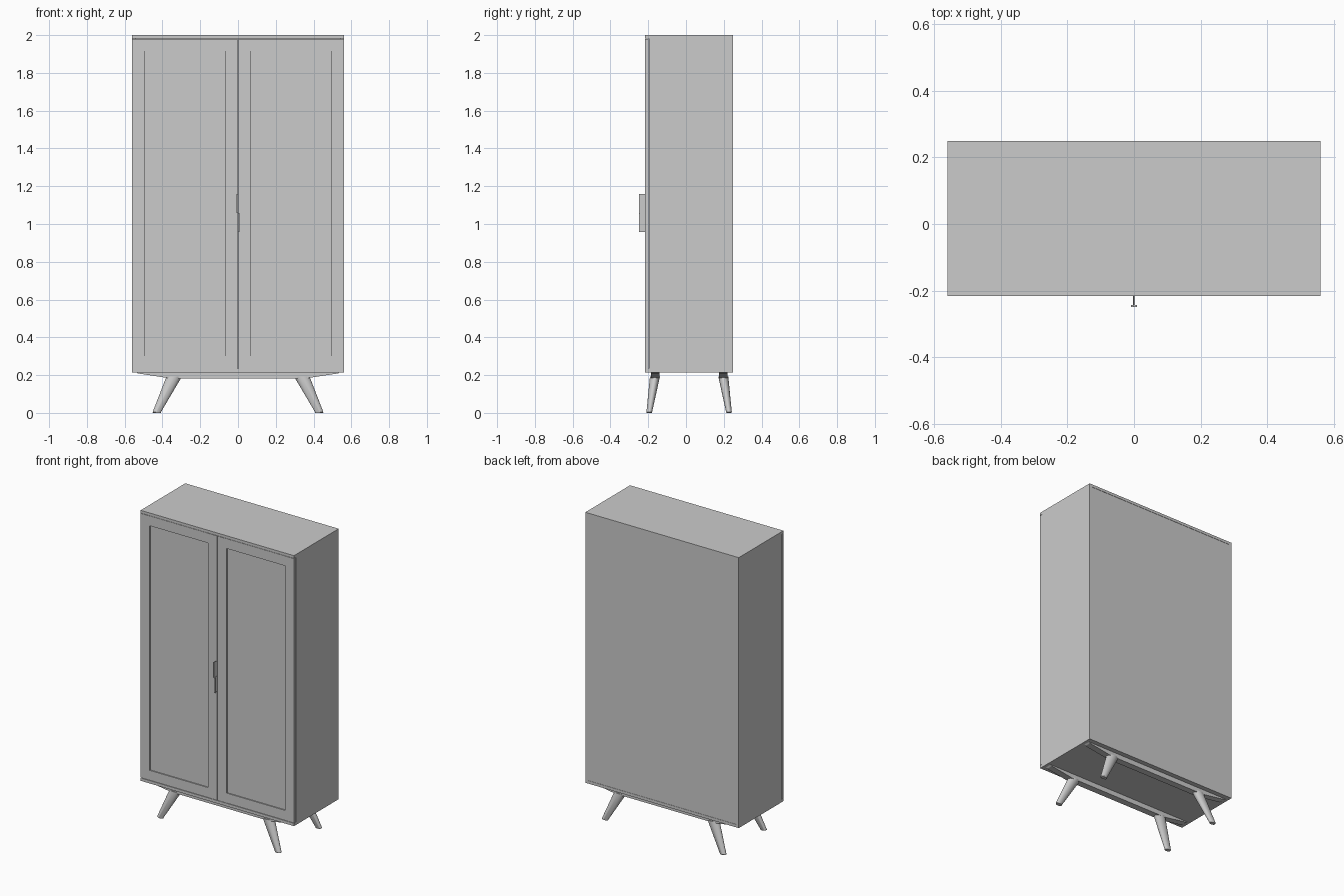
import bpy, bmesh, math
from mathutils import Vector

if "Cube" in bpy.data.objects:
    bpy.data.objects.remove(bpy.data.objects["Cube"])

CY = 0.0165          # depth centre of the carcass (handles stick out in front)
F, B = -0.216, 0.25  # front and back planes


def mesh_object(name, bm):
    bmesh.ops.recalc_face_normals(bm, faces=bm.faces)
    me = bpy.data.meshes.new(name)
    bm.to_mesh(me)
    bm.free()
    ob = bpy.data.objects.new(name, me)
    bpy.context.collection.objects.link(ob)
    return ob


def box(name, x, y, z):
    bm = bmesh.new()
    bmesh.ops.create_cube(bm, size=1)
    for v in bm.verts:
        v.co = Vector(r[0] if c < 0 else r[1] for c, r in zip(v.co, (x, y, z)))
    return mesh_object(name, bm)


def prism(name, pts, vec):
    bm = bmesh.new()
    face = bm.faces.new([bm.verts.new(p) for p in pts])
    ext = bmesh.ops.extrude_face_region(bm, geom=[face], use_keep_orig=True)
    new = [g for g in ext["geom"] if isinstance(g, bmesh.types.BMVert)]
    bmesh.ops.translate(bm, verts=new, vec=vec)
    return mesh_object(name, bm)


def span(s, a, b):
    return tuple(sorted((s * a, s * b)))


# Carcass
box("top_board", (-0.56, 0.56), (F, B), (1.982, 2.0))
box("bottom_board", (-0.56, 0.56), (F, B), (0.215, 0.234))
box("back_panel", (-0.542, 0.542), (B - 0.012, B - 0.002), (0.234, 1.982))

for s, side in ((-1, "left"), (1, "right")):
    box(f"{side}_side", span(s, 0.542, 0.56), (F + 0.019, B), (0.234, 1.982))

    # Framed door with a recessed panel
    y = (F, F + 0.017)
    z0, z1 = 0.236, 1.980
    box(f"{side}_door_outer_stile", span(s, 0.494, 0.56), y, (z0, z1))
    box(f"{side}_door_inner_stile", span(s, 0.0015, 0.068), y, (z0, z1))
    rail_y = (F + 0.001, F + 0.017)
    box(f"{side}_door_top_rail", span(s, 0.068, 0.494), rail_y, (1.915, z1))
    box(f"{side}_door_bottom_rail", span(s, 0.068, 0.494), rail_y, (z0, 0.301))
    box(f"{side}_door_panel", span(s, 0.068, 0.494), (F + 0.008, F + 0.015), (0.301, 1.915))

    # L-section handle: thin web with a small lip, staggered in height
    hz = 1.057 if s < 0 else 0.957
    lip = [(0.0005, F), (0.003, F), (0.003, -0.243), (0.009, -0.243),
           (0.009, -0.25), (0.0005, -0.25)]
    prism(f"{side}_handle", [(s * px, py, hz) for px, py in lip], (0, 0, 0.101))

for t, end in ((-1, "front"), (1, "back")):
    # Base rail tapering towards its ends
    ry = CY + t * 0.18
    prof = [(-0.54, 0.215), (-0.53, 0.209), (-0.36, 0.183),
            (0.36, 0.183), (0.53, 0.209), (0.54, 0.215)]
    prism(f"{end}_base_rail", [(x, ry - 0.022, z) for x, z in prof], (0, 0.044, 0))

    # Splayed tapered round legs
    for s, side in ((-1, "left"), (1, "right")):
        bm = bmesh.new()
        n = 24
        rings = []
        for cx, cy, z, rx, r in ((0.428, 0.211, 0.0, 0.020, 0.013),
                                 (0.430, 0.211, 0.004, 0.022, 0.0150),
                                 (0.338, 0.181, 0.192, 0.041, 0.0265)):
            rings.append([bm.verts.new((s * (cx + rx * math.cos(a)),
                                        CY + t * (cy + r * math.sin(a)), z))
                          for a in (2 * math.pi * i / n for i in range(n))])
        for lo, hi in zip(rings, rings[1:]):
            for i in range(n):
                j = (i + 1) % n
                bm.faces.new((lo[i], lo[j], hi[j], hi[i]))
        bm.faces.new(rings[0])
        bm.faces.new(rings[-1])
        leg = mesh_object(f"{end}_{side}_leg", bm)
        bpy.ops.object.select_all(action='DESELECT')
        leg.select_set(True)
        bpy.context.view_layer.objects.active = leg
        bpy.ops.object.shade_smooth_by_angle(angle=math.radians(35))
